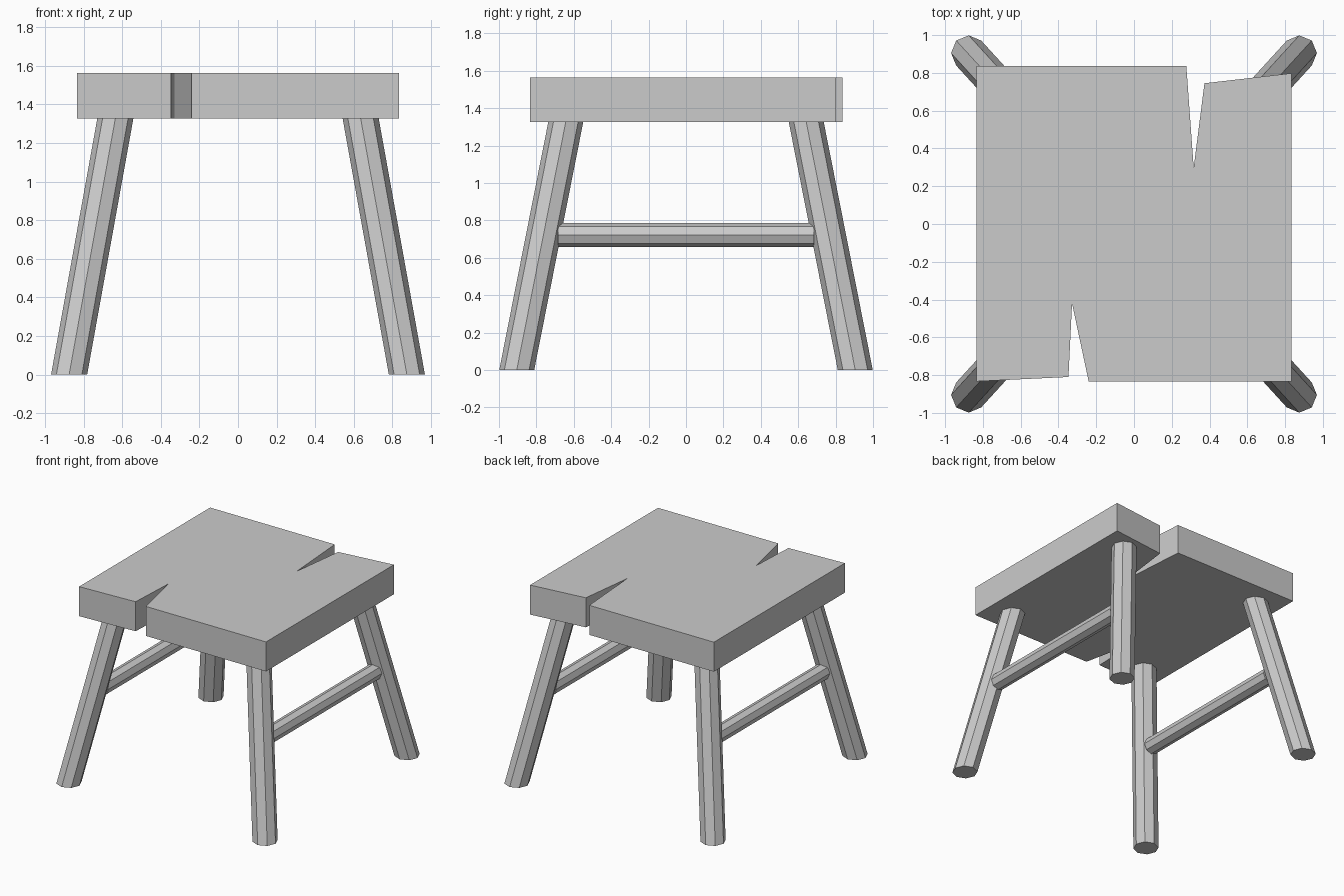
import bpy, bmesh, math
from mathutils import Vector

if "Cube" in bpy.data.objects:
    bpy.data.objects.remove(bpy.data.objects["Cube"])


def new_object(name, bm):
    bmesh.ops.recalc_face_normals(bm, faces=bm.faces)
    mesh = bpy.data.meshes.new(name)
    bm.to_mesh(mesh)
    bm.free()
    obj = bpy.data.objects.new(name, mesh)
    bpy.context.collection.objects.link(obj)


def sweep(name, outline, start, end):
    """Flat-sided solid: the same outline at both ends, joined by side faces."""
    bm = bmesh.new()
    lo, hi = ([bm.verts.new(Vector(p) + Vector(end_pt)) for p in outline]
              for end_pt in (start, end))
    bm.faces.new(lo)
    bm.faces.new(hi)
    n = len(outline)
    for i in range(n):
        j = (i + 1) % n
        bm.faces.new((lo[i], lo[j], hi[j], hi[i]))
    new_object(name, bm)


def octagon(radius, upright=False):
    pts = [(radius * math.cos(i * math.pi / 4), radius * math.sin(i * math.pi / 4))
           for i in range(8)]
    return [(a, 0, b) if upright else (a, b, 0) for a, b in pts]


# Seat: thick plank with a split at the front and another at the back
SEAT_BOTTOM, SEAT_TOP = 1.326, 1.564
seat_outline = [(-0.835, -0.833), (-0.347, -0.81), (-0.328, -0.42), (-0.24, -0.833),
                (0.833, -0.833), (0.833, 0.798), (0.373, 0.745), (0.316, 0.298),
                (0.277, 0.837), (-0.835, 0.837)]
sweep("seat", [(x, y, 0) for x, y in seat_outline], (0, 0, SEAT_BOTTOM), (0, 0, SEAT_TOP))

# Legs: splayed octagonal posts, cut flat at the floor
for x_side, x_name in ((-1, "left"), (1, "right")):
    for y_side, y_name in ((-1, "front"), (1, "back")):
        sweep(f"{y_name}_{x_name}_leg", octagon(0.0935),
              (0.875 * x_side, 0.905 * y_side, 0),
              (0.635 * x_side, 0.642 * y_side, SEAT_BOTTOM + 0.004))

    # Stretcher: octagonal bar joining the front and back legs on this side
    sweep(f"{x_name}_stretcher", octagon(0.064, upright=True),
          (0.74 * x_side, -0.685, 0.722), (0.74 * x_side, 0.685, 0.722))
